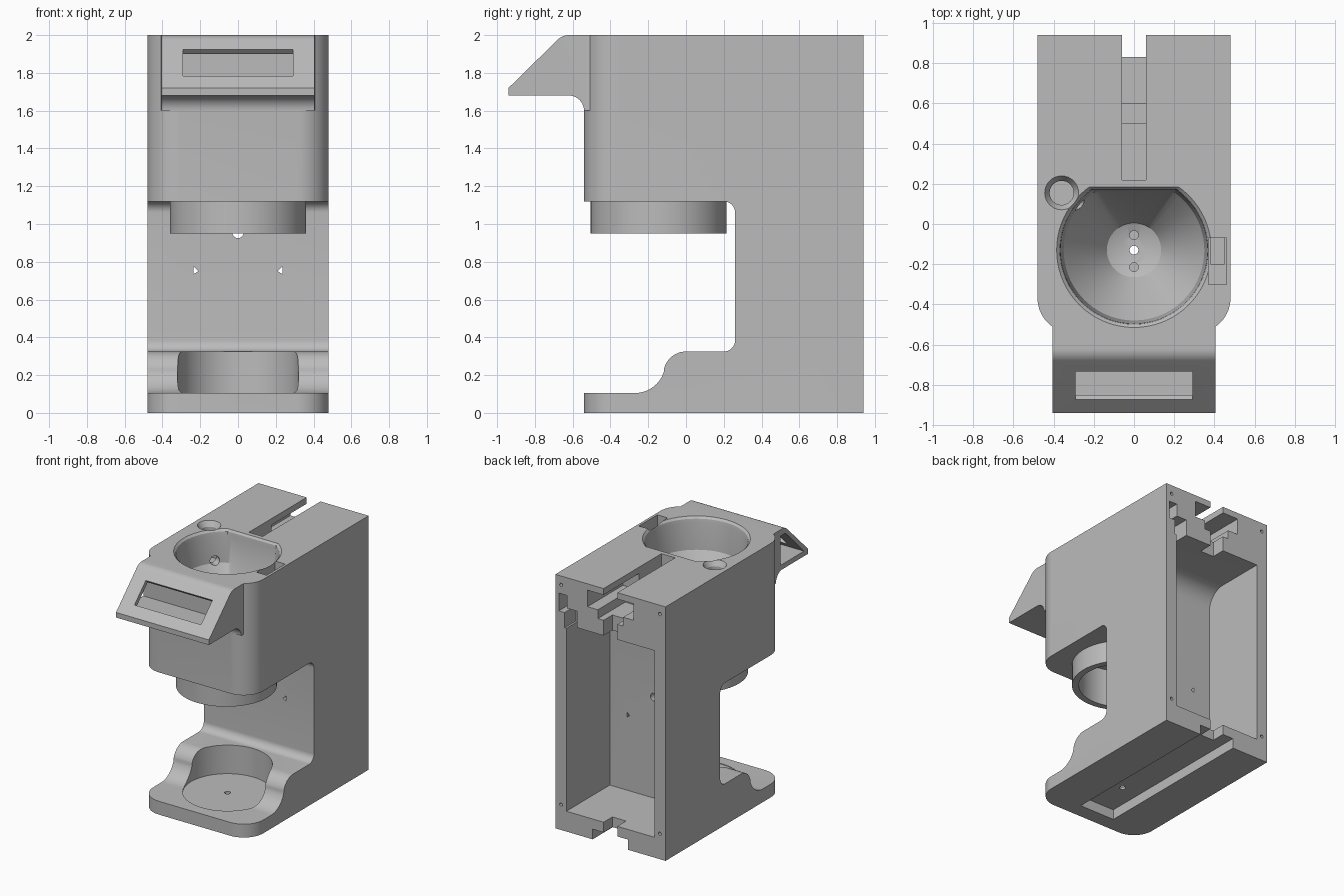
import bpy, bmesh
from math import sin, cos, radians, pi
from mathutils import Vector

cube = bpy.data.objects.get("Cube")
if cube:
    bpy.data.objects.remove(cube, do_unlink=True)

grey = bpy.data.materials.new("plain grey")
grey.use_nodes = True
GREY = (0.5, 0.5, 0.5, 1)
grey.diffuse_color = GREY
grey.node_tree.nodes["Principled BSDF"].inputs["Base Color"].default_value = GREY


def finish(name, bm):
    bmesh.ops.recalc_face_normals(bm, faces=bm.faces[:])
    mesh = bpy.data.meshes.new(name)
    bm.to_mesh(mesh)
    bm.free()
    mesh.materials.append(grey)
    obj = bpy.data.objects.new(name, mesh)
    bpy.context.collection.objects.link(obj)
    return obj


def loft(name, rings):
    """Closed solid through rings of equal point count."""
    bm = bmesh.new()
    loops = [[bm.verts.new(p) for p in ring] for ring in rings]
    n = len(loops[0])
    for a, b in zip(loops, loops[1:]):
        for i in range(n):
            j = (i + 1) % n
            bm.faces.new((a[i], a[j], b[j], b[i]))
    bm.faces.new(loops[0])
    bm.faces.new(loops[-1])
    return finish(name, bm)


def prism(name, pts, axis, lo, hi):
    place = {"x": lambda p, d: (d, p[0], p[1]),
             "y": lambda p, d: (p[0], d, p[1]),
             "z": lambda p, d: (p[0], p[1], d)}[axis]
    return loft(name, [[place(p, d) for p in pts] for d in (lo, hi)])


def box(x, y, z):
    return prism("box_cutter", [(x[0], y[0]), (x[1], y[0]), (x[1], y[1]), (x[0], y[1])], "z", *z)


def arc(cx, cy, r, start, end, n=10):
    angles = [radians(start + (end - start) * i / n) for i in range(n + 1)]
    return [(cx + r * cos(a), cy + r * sin(a)) for a in angles]


def rod(start, end, r, r2=None, n=32):
    start, end = Vector(start), Vector(end)
    turn = (end - start).to_track_quat("Z", "Y")
    ring = lambda c, s: [c + turn @ Vector((s * cos(2 * pi * i / n), s * sin(2 * pi * i / n), 0)) for i in range(n)]
    return loft("rod_cutter", [ring(start, r), ring(end, r if r2 is None else r2)])


def combine(target, tool, operation="DIFFERENCE"):
    mod = target.modifiers.new("combine", "BOOLEAN")
    mod.operation, mod.object, mod.solver = operation, tool, "EXACT"
    bpy.context.view_layer.objects.active = target
    bpy.ops.object.modifier_apply(modifier=mod.name)
    bpy.data.objects.remove(tool, do_unlink=True)


def smooth(obj):
    bpy.ops.object.select_all(action="DESELECT")
    obj.select_set(True)
    bpy.context.view_layer.objects.active = obj
    bpy.ops.object.shade_smooth_by_angle(angle=radians(30))


def mirrored(half):
    return half + [(-x, y) for x, y in reversed(half)]


# Main body: C-shaped side profile, trimmed to a plan with rounded front corners
side = [(.94, 0), (.94, 2), (-.54, 2), (-.54, 1.12)]
side += arc(.2, 1.06, .06, 90, 0) + arc(.2, .385, .06, 0, -90)
side += arc(0, .205, .12, 90, 165) + arc(-.27, .265, .16, -15, -90)
side += [(-.54, .105), (-.54, 0)]
body = prism("machine_body", side, "x", -.48, .48)
plan = mirrored([(.48, 1)] + arc(.31, -.37, .17, 0, -90, 14))
combine(body, prism("plan", plan, "z", -.1, 2.1), "INTERSECT")

# Sloping display hood that narrows in plan
hood_side = [(-.3, 2)] + arc(-.62, 1.915, .085, 90, 135) + [(-.94, 1.72), (-.94, 1.68)]
hood_side += arc(-.62, 1.6, .08, 90, 0) + [(-.3, 1.6)]
hood = prism("hood", hood_side, "x", -.6, .6)
hood_plan = mirrored([(.48, -.2)] + arc(.36, -.36, .12, 0, -38, 8)
                     + arc(.535, -.53, .13, 145, 180, 8) + [(.405, -1)])
combine(hood, prism("plan", hood_plan, "z", 1.5, 2.1), "INTERSECT")
combine(body, hood, "UNION")

# Display compartment, open on one side, and its window
combine(body, prism("cutter", [(-.89, 1.72), (-.66, 1.95), (-.6, 1.95), (-.6, 1.72)], "x", -.5, .36))
combine(body, prism("cutter", [(-.975, 1.885), (-.835, 2.025), (-.685, 1.875), (-.825, 1.735)], "x", -.29, .29))

# Funnel bowl: flat-backed at the rim, round at the bottom
BOWL_Y = -.13
rings = []
for r, z, flat in [(.4, 2.03, .33), (.385, 2, .315), (.37, 1.985, .303), (.365, 1.96, .3),
                   (.35, 1.75, .29), (.135, 1.45, 1), (.07, 1.425, 1)]:
    turns = [2 * pi * i / 72 for i in range(72)]
    rings.append([(r * cos(a), BOWL_Y + min(r * sin(a), flat), z) for a in turns])
combine(body, loft("bowl_cutter", rings))

# Outlet chamber, cup recess and drilled outlets
combine(body, rod((0, -.145, 1.0), (0, -.145, 1.25), .31, n=64))
combine(body, rod((0, BOWL_Y, .1), (0, BOWL_Y, .7), .32, n=64))
for y, low in [(-.055, 1.1), (BOWL_Y, -.1), (-.215, 1.1)]:
    combine(body, rod((0, y, low), (0, y, 1.6), .022, n=20))

# Button well and its passage into the bowl
combine(body, rod((-.36, .155, 2.001), (-.36, .155, 1.96), .085, .06))
combine(body, rod((-.36, .155, 2.0), (-.36, .155, 1.72), .06))
combine(body, rod((-.36, .155, 1.77), (-.2, .05, 1.77), .035))

# Rear electronics cavity with a rounded upper front corner
cavity = [(1, .16), (1, 1.63)] + arc(.55, 1.48, .15, 90, 180) + [(.4, .16)]
combine(body, prism("cutter", cavity, "x", -.384, .384))

# Cable slots: top, stepped channel below it, back notches, underside
for x, y, z in [((-.06, .06), (.22, 1), (1.9, 2.1)),
                ((-.2, .2), (.5, 1), (1.82, 1.95)),
                ((-.11, .11), (.6, 1), (1.75, 1.84)),
                ((-.06, .06), (.83, 1), (-.1, 1.9)),
                ((-.155, .155), (-.42, 1), (-.1, .08)),
                ((.37, .46), (-.3, -.07), (1.82, 2.1)),
                ((.38, .45), (-.2, 1), (1.72, 1.86)),
                ((.29, .4), (.8, 1), (1.6, 1.76))]:
    combine(body, box(x, y, z))

# Screw holes, cable hole and small triangular holes in the rear wall
for s in (-1, 1):
    for z in (.2, 1.93):
        combine(body, rod((s * .43, 1, z), (s * .43, .84, z), .013, n=16))
    tri = [(s * .245, .735), (s * .215, .735), (s * .245, .775)] if s > 0 else \
          [(-.215, .735), (-.24, .77), (-.215, .775)]
    tri = [(s * .235, .775), (s * .235, .735), (s * .21, .75)]
    combine(body, prism("cutter", tri, "y", .2, .5))
combine(body, rod((0, .2, .955), (0, .5, .955), .03, n=24))
smooth(body)

# Hollow outlet collar under the head
collar = rod((0, -.145, .95), (0, -.145, 1.13), .36, n=72)
collar.name = "outlet_collar"
combine(collar, rod((0, -.145, .9), (0, -.145, 1.2), .31, n=72))
smooth(collar)
